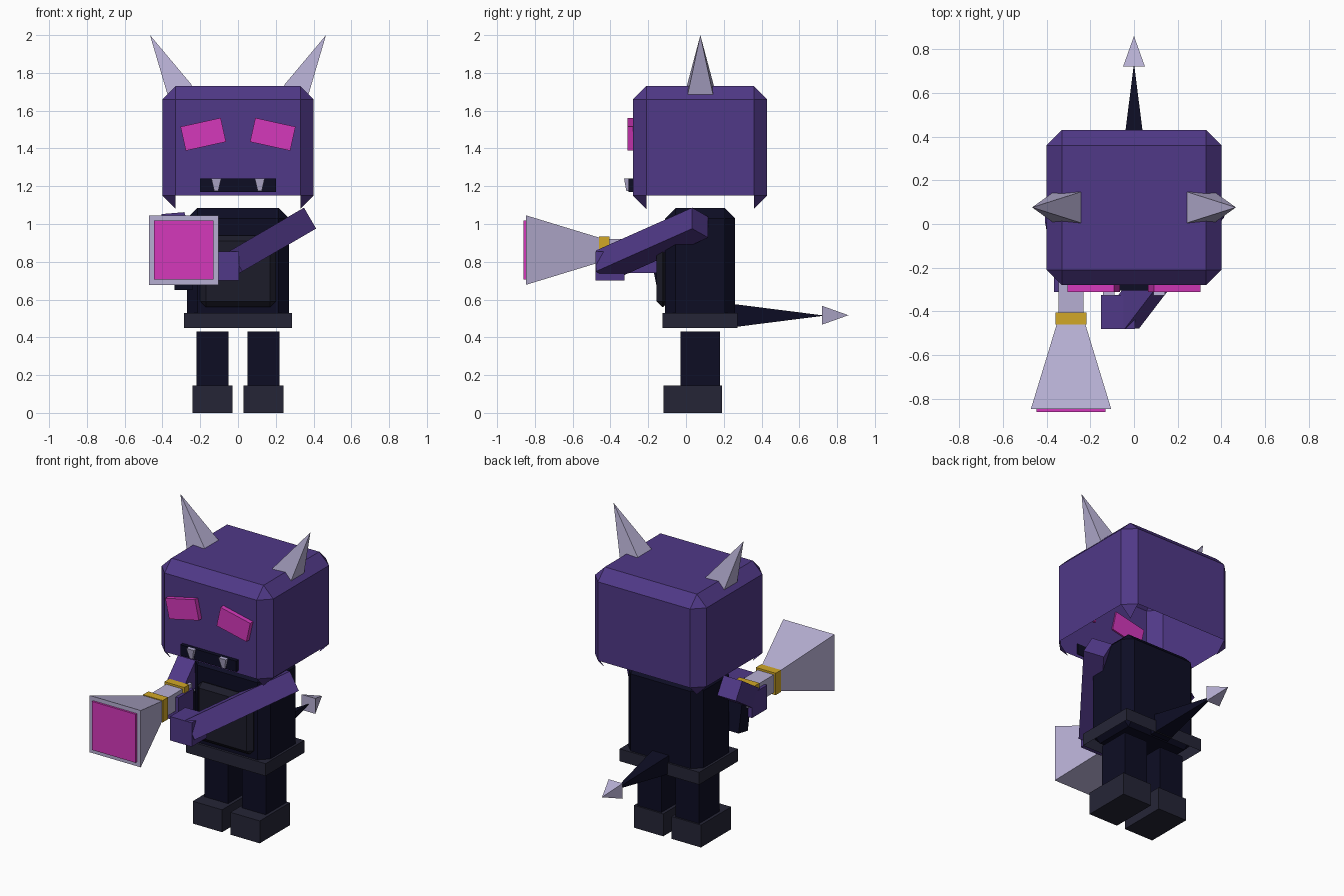
import bpy, bmesh
from math import radians, sqrt
from mathutils import Vector, Matrix

if "Cube" in bpy.data.objects:
    bpy.data.objects.remove(bpy.data.objects["Cube"])


def material(name, r, g, b):
    m = bpy.data.materials.new(name)
    m.use_nodes = True
    m.diffuse_color = (r, g, b, 1)
    m.node_tree.nodes["Principled BSDF"].inputs["Base Color"].default_value = (r, g, b, 1)
    return m


purple = material("purple_skin", 0.080, 0.040, 0.242)
navy = material("dark_navy", 0.004, 0.004, 0.0176)
slate = material("slate", 0.0185, 0.0185, 0.037)
charcoal = material("charcoal", 0.0116, 0.0116, 0.023)
pink = material("hot_pink", 0.66, 0.04, 0.50)
lilac = material("pale_lilac", 0.47, 0.43, 0.65)
gold = material("gold", 0.64, 0.39, 0.02)

X, Y = Vector((1, 0, 0)), Vector((0, 1, 0))


def finish(name, bm, mat):
    bmesh.ops.recalc_face_normals(bm, faces=bm.faces)
    mesh = bpy.data.meshes.new(name)
    bm.to_mesh(mesh)
    bm.free()
    mesh.materials.append(mat)
    ob = bpy.data.objects.new(name, mesh)
    bpy.context.scene.collection.objects.link(ob)
    return ob


def box(name, mat, lo, hi, bevel=0, tilt=0, drop=None):
    """Box between two corners; tilt turns it about y, drop picks faces to remove."""
    lo, hi = Vector(lo), Vector(hi)
    bm = bmesh.new()
    bmesh.ops.create_cube(bm, size=1)
    bmesh.ops.scale(bm, vec=hi - lo, verts=bm.verts)
    if bevel:
        bmesh.ops.bevel(bm, geom=bm.edges[:], offset=bevel, segments=1,
                        affect='EDGES', profile=0.5)
    bm.transform(Matrix.Translation((lo + hi) / 2) @ Matrix.Rotation(tilt, 4, 'Y'))
    bm.normal_update()
    if drop:
        bmesh.ops.delete(bm, geom=[f for f in bm.faces if drop(f)], context='FACES')
    return finish(name, bm, mat)


def taper(name, mat, start, end, r1, r2, ref):
    """Square bar or pyramid from start to end, one side kept towards ref."""
    start, end = Vector(start), Vector(end)
    axis = (end - start).normalized()
    h = (ref - ref.dot(axis) * axis).normalized()
    u = axis.cross(h)
    frame = Matrix((h, u, axis)).transposed().to_4x4()
    bm = bmesh.new()
    bmesh.ops.create_cone(bm, cap_ends=True, segments=4, radius1=r1 * sqrt(2),
                          radius2=r2 * sqrt(2), depth=(end - start).length)
    bm.transform(Matrix.Translation((start + end) / 2) @ frame
                 @ Matrix.Rotation(radians(45), 4, 'Z'))
    bmesh.ops.remove_doubles(bm, verts=bm.verts, dist=1e-5)
    return finish(name, bm, mat)


# Head: chamfered shell, open below with its corner facets left hanging
box("head", purple, (-0.4, -0.28, 1.08), (0.4, 0.43, 1.73), bevel=0.07,
    drop=lambda f: len(f.verts) == 4 and f.calc_center_median().z < 1.149)
box("mouth", navy, (-0.2, -0.305, 1.17), (0.2, -0.275, 1.24))

# Torso, chest plate and open belt band
box("torso", navy, (-0.27, -0.11, 0.46), (0.27, 0.26, 1.085), bevel=0.055)
box("chest_plate", charcoal, (-0.2, -0.155, 0.56), (0.2, -0.09, 0.94), bevel=0.03)
box("belt", slate, (-0.285, -0.125, 0.45), (0.285, 0.272, 0.53),
    drop=lambda f: f.normal.z < -0.9)

# Mirrored features
for side, s in (("right", -1), ("left", 1)):
    def pair(a, b):
        return min(s * a, s * b), max(s * a, s * b)

    taper(side + "_horn", lilac, (s * 0.305, 0.076, 1.70), (s * 0.466, 0.076, 2.0),
          0.071, 0, Y)
    x0, x1 = pair(0.075, 0.293)
    box(side + "_eye", pink, (x0, -0.31, 1.41), (x1, -0.27, 1.54),
        tilt=s * radians(12.5))
    taper(side + "_fang", lilac, (s * 0.115, -0.302, 1.24), (s * 0.115, -0.305, 1.175),
          0.026, 0.011, X)
    x0, x1 = pair(0.05, 0.22)
    box(side + "_leg", navy, (x0, -0.03, 0.1), (x1, 0.18, 0.43))
    x0, x1 = pair(0.03, 0.24)
    box(side + "_boot", slate, (x0, -0.12, 0), (x1, 0.19, 0.145))

# Arms and hands
taper("left_arm", purple, (-0.05, -0.435, 0.78), (0.34, 0.075, 1.007), 0.064, 0.064, Y)
box("left_hand", purple, (-0.15, -0.48, 0.70), (0.005, -0.325, 0.855))
taper("right_arm", purple, (-0.29, -0.25, 0.82), (-0.345, 0.045, 1.005), 0.062, 0.062, X)
box("right_hand", purple, (-0.365, -0.31, 0.74), (-0.21, -0.155, 0.895))

# Tail with arrow tip
taper("tail", navy, (0, 0.23, 0.515), (0, 0.735, 0.515), 0.064, 0, X)
taper("tail_tip", lilac, (0, 0.72, 0.517), (0, 0.86, 0.517), 0.05, 0, X)

# Blaster: barrel, bands, flared bell, glowing mouth and grip
gx, gz = -0.288, 0.862


def along(name, mat, y0, y1, r0, r1):
    taper(name, mat, (gx, y0, gz), (gx, y1, gz), r0, r1, X)


along("blaster_barrel", lilac, -0.14, -0.46, 0.058, 0.058)
along("blaster_front_band", gold, -0.405, -0.46, 0.071, 0.071)
along("blaster_rear_band", gold, -0.19, -0.24, 0.071, 0.071)
along("blaster_bell", lilac, -0.46, -0.847, 0.066, 0.184)
along("blaster_glow", pink, -0.84, -0.86, 0.157, 0.157)
taper("blaster_grip", navy, (gx, -0.14, 0.84), (gx, -0.105, 0.66), 0.048, 0.048, X)
